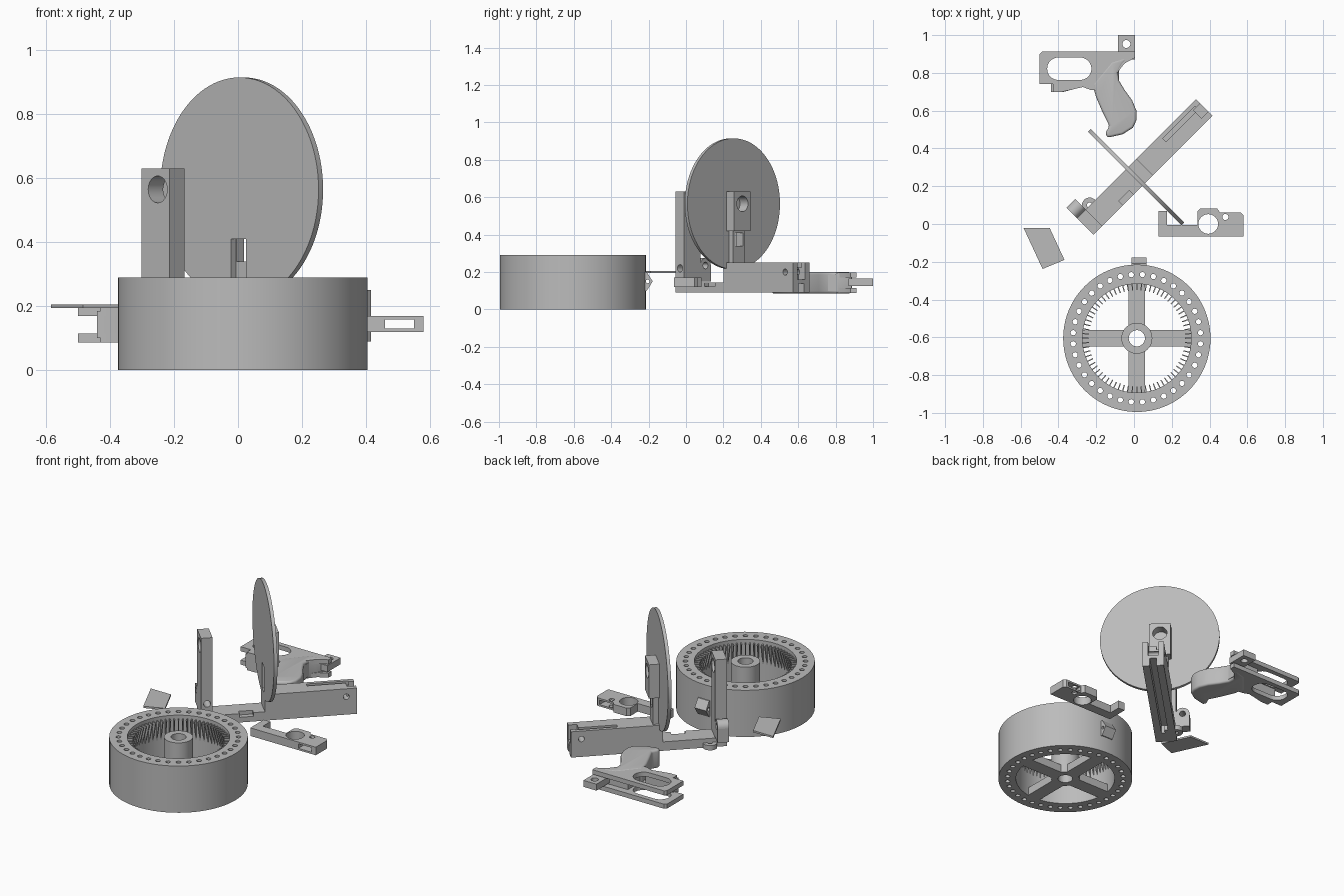
import bpy, bmesh, math
from mathutils import Matrix, Vector

if "Cube" in bpy.data.objects:
    bpy.data.objects.remove(bpy.data.objects["Cube"], do_unlink=True)

grey = bpy.data.materials.new("plain_grey")
grey.use_nodes = True
grey.diffuse_color = (0.5, 0.5, 0.5, 1)
grey.node_tree.nodes["Principled BSDF"].inputs["Base Color"].default_value = (0.5, 0.5, 0.5, 1)

ID = Matrix.Identity(4)
# Rail frame: x runs along the rail, y across it
RAIL = Matrix.Translation((-0.258, -0.013, 0)) @ Matrix.Rotation(math.pi / 4, 4, 'Z')
ALONG_X = Matrix.Rotation(math.pi / 2, 4, 'Y')
ALONG_Y = Matrix.Rotation(math.pi / 2, 4, 'X')


# Mesh helpers
def finish(name, bm, frame=ID):
    bm.transform(frame)
    bmesh.ops.recalc_face_normals(bm, faces=bm.faces)
    me = bpy.data.meshes.new(name)
    bm.to_mesh(me)
    bm.free()
    me.materials.append(grey)
    ob = bpy.data.objects.new(name, me)
    bpy.context.collection.objects.link(ob)
    return ob


def box(name, lo, hi, frame=ID):
    lo, hi = Vector(lo), Vector(hi)
    bm = bmesh.new()
    bmesh.ops.create_cube(bm, size=1, matrix=Matrix.Translation((lo + hi) / 2)
                          @ Matrix.Diagonal((hi - lo).to_4d()))
    return finish(name, bm, frame)


def rods(name, spots, r, length, turn=ID, frame=ID, seg=32):
    bm = bmesh.new()
    for p in spots:
        bmesh.ops.create_cone(bm, cap_ends=True, segments=seg, radius1=r, radius2=r,
                              depth=length, matrix=Matrix.Translation(p) @ turn)
    return finish(name, bm, frame)


def prism(name, pts, z0, z1, frame=ID):
    bm = bmesh.new()
    face = bm.faces.new([bm.verts.new((x, y, z0)) for x, y in pts])
    res = bmesh.ops.extrude_face_region(bm, geom=[face])
    top = [v for v in res["geom"] if isinstance(v, bmesh.types.BMVert)]
    bmesh.ops.translate(bm, verts=top, vec=(0, 0, z1 - z0))
    return finish(name, bm, frame)


def apply(ob, mod):
    bpy.ops.object.select_all(action='DESELECT')
    bpy.context.view_layer.objects.active = ob
    ob.select_set(True)
    bpy.ops.object.modifier_apply(modifier=mod.name)


def boolean(ob, tool, op='DIFFERENCE'):
    mod = ob.modifiers.new("bool", 'BOOLEAN')
    mod.operation, mod.object, mod.solver = op, tool, 'EXACT'
    apply(ob, mod)
    bpy.data.objects.remove(tool, do_unlink=True)


def bevel(ob, width, seg=3):
    mod = ob.modifiers.new("bevel", 'BEVEL')
    mod.width, mod.segments, mod.limit_method = width, seg, 'ANGLE'
    mod.angle_limit = math.radians(50)
    apply(ob, mod)


def slot(a, b, r, n=10):
    """Outline of a stadium between two points on a horizontal line."""
    arc = [math.pi * i / n - math.pi / 2 for i in range(n + 1)]
    return ([(b[0] + r * math.cos(t), b[1] + r * math.sin(t)) for t in arc]
            + [(a[0] - r * math.cos(t), a[1] - r * math.sin(t)) for t in arc])


# Drum: ring with bolt holes, hub, spokes and inner fins
DRUM = Matrix.Translation((0.015, -0.605, 0))
drum = rods("drum_ring", [(0, 0, 0.145)], 0.39, 0.29, frame=DRUM, seg=80)
boolean(drum, rods("cut", [(0, 0, 0.145)], 0.288, 0.4, frame=DRUM, seg=80))
around = [math.tau * (i + 0.5) / 36 for i in range(36)]
boolean(drum, rods("cut", [(0.338 * math.cos(t), 0.338 * math.sin(t), 0.145) for t in around],
                   0.014, 0.4, frame=DRUM, seg=14))
spokes = box("drum_spokes", (-0.3, -0.043, 0), (0.3, 0.043, 0.05), DRUM)
boolean(spokes, box("cross", (-0.043, -0.3, 0), (0.043, 0.3, 0.05), DRUM), 'UNION')
boolean(spokes, rods("hub", [(0, 0, 0.145)], 0.082, 0.29, frame=DRUM), 'UNION')
boolean(spokes, rods("cut", [(0, 0, 0.145)], 0.043, 0.4, frame=DRUM))
bm = bmesh.new()
for i in range(72):
    turn = Matrix.Rotation(math.tau * i / 72, 4, 'Z')
    tri = [(0.292, 0.27), (0.255, 0.27), (0.292, 0.13)]
    sides = [[bm.verts.new(turn @ Vector((r, s * 0.003, z))) for r, z in tri] for s in (-1, 1)]
    bm.faces.new(sides[0])
    bm.faces.new(sides[1])
    for k in range(3):
        j = (k + 1) % 3
        bm.faces.new((sides[0][k], sides[0][j], sides[1][j], sides[1][k]))
finish("drum_fins", bm, DRUM)

# Pointed lug on the back of the drum
lug = prism("drum_lug", [(-0.23, 0.2), (-0.21, 0.2), (-0.178, 0.15), (-0.21, 0.1), (-0.23, 0.1)],
            -0.012, 0.066, Matrix(((0, 0, 1, 0), (1, 0, 0, 0), (0, 1, 0, 0), (0, 0, 0, 1))))
boolean(lug, rods("cut", [(0.027, -0.205, 0.15)], 0.01, 0.2, ALONG_X, seg=16))

# Loose flat plate
prism("loose_plate", [(-0.585, -0.02), (-0.447, -0.02), (-0.368, -0.19), (-0.484, -0.238)],
      0.195, 0.206)

# Rail: tall back part, low front part, grooves and pin holes
rail = box("rail", (0.365, -0.062, 0.09), (0.89, 0.062, 0.25), RAIL)
boolean(rail, box("front", (0, -0.062, 0.09), (0.37, 0.062, 0.145), RAIL), 'UNION')
boolean(rail, box("cut", (0.1, -0.02, 0.0), (1, 0.02, 0.14), RAIL))
boolean(rail, box("cut", (0.62, 0.015, 0.225), (0.86, 0.04, 0.3), RAIL))
boolean(rail, box("cut", (0.84, -0.03, 0.16), (1, 0.03, 0.3), RAIL))
boolean(rail, rods("cut", [(0.83, 0, 0.2)], 0.017, 0.3, ALONG_Y, RAIL, 20))
boolean(rail, box("cut", (0.22, -0.1, 0.122), (0.3, -0.03, 0.2), RAIL))

# Front post with cross hole, and its side lugs
post = box("front_post", (0, -0.062, 0.09), (0.066, 0.062, 0.63), RAIL)
boolean(post, rods("cut", [(0.03, -0.01, 0.565)], 0.042, 0.3, ALONG_X, RAIL))
boolean(post, rods("cut", [(0.035, 0, 0.22)], 0.02, 0.3, ALONG_Y, RAIL, 20))
ear = box("post_lug", (0, 0.06, 0.15), (0.066, 0.14, 0.235), RAIL)
boolean(ear, rods("round", [(0.033, 0.1, 0.235)], 0.04, 0.066, ALONG_X, RAIL), 'UNION')
boolean(ear, rods("cut", [(0.033, 0.1, 0.235)], 0.018, 0.2, ALONG_X, RAIL, 20))
ring = box("post_foot", (0.056, 0.0, 0.09), (0.136, 0.064, 0.12), RAIL)
boolean(ring, rods("round", [(0.096, 0.064, 0.105)], 0.04, 0.03, frame=RAIL), 'UNION')
boolean(ring, rods("cut", [(0.096, 0.064, 0.1)], 0.014, 0.2, frame=RAIL, seg=16))

# Upright disc with a window
disc = rods("disc", [(0.375, -0.006, 0.565)], 0.35, 0.02, ALONG_X, RAIL, 96)
boolean(disc, box("cut", (0.3, -0.035, 0.25), (0.45, 0.03, 0.41), RAIL))

# Rear post behind the disc, on a two-legged stem
rear = box("rear_post", (0.385, -0.062, 0.42), (0.445, 0.062, 0.63), RAIL)
boolean(rear, rods("cut", [(0.4, 0, 0.565)], 0.042, 0.1, ALONG_X, RAIL))
stem = box("rear_stem", (0.387, -0.045, 0.24), (0.42, 0.045, 0.425), RAIL)
boolean(stem, box("cut", (0.3, -0.028, 0.34), (0.5, 0.028, 0.41), RAIL))

# Grip frame: guard with two side plates, receiver block, tab
guard = [(-0.5, 0.74), (-0.5, 0.9), (-0.488, 0.912), (0.005, 0.912), (0.005, 0.88), (-0.05, 0.85),
         (-0.09, 0.8), (-0.1, 0.7), (-0.23, 0.71), (-0.27, 0.725), (-0.38, 0.7), (-0.43, 0.7),
         (-0.43, 0.74)]
for name, z0, z1 in (("guard_lower_plate", 0.087, 0.115), ("guard_upper_plate", 0.17, 0.198)):
    plate = prism(name, guard, z0, z1)
    boolean(plate, prism("cut", slot((-0.4, 0.822), (-0.285, 0.822), 0.06), 0, 0.3))
prism("guard_bridge", [(-0.44, 0.7), (-0.37, 0.7), (-0.27, 0.728), (-0.25, 0.755), (-0.44, 0.755)],
      0.1, 0.185)
prism("receiver_block", [(-0.21, 0.73), (-0.21, 0.87), (-0.08, 0.87), (-0.08, 0.7)], 0.1, 0.185)
tab = box("frame_tab", (-0.085, 0.87, 0.125), (0.005, 1.0, 0.165))
boolean(tab, rods("cut", [(-0.04, 0.953, 0.14)], 0.021, 0.2, seg=20))

# Hand grip with rounded edges
grip = prism("hand_grip", [(-0.22, 0.74), (-0.12, 0.86), (-0.02, 0.89), (-0.06, 0.845), (-0.085, 0.8),
                           (-0.08, 0.76), (-0.05, 0.71), (-0.01, 0.655), (0.013, 0.6), (0.013, 0.55),
                           (-0.005, 0.51), (-0.06, 0.475), (-0.14, 0.457), (-0.152, 0.48),
                           (-0.13, 0.52), (-0.17, 0.6), (-0.2, 0.67)], 0.085, 0.2)
bevel(grip, 0.025, 4)

# Clamp arm with boss, holes and forked end
arm = box("clamp_arm", (0.13, -0.065, 0.12), (0.58, -0.005, 0.17))
boolean(arm, box("stop", (0.13, -0.03, 0.12), (0.175, 0.068, 0.17)), 'UNION')
boolean(arm, prism("boss", [(0.335, -0.03), (0.335, 0.065), (0.35, 0.082), (0.44, 0.082),
                            (0.455, 0.062), (0.565, 0.062), (0.58, 0.045), (0.58, -0.03)],
                   0.12, 0.17), 'UNION')
boolean(arm, rods("cut", [(0.393, 0, 0.15)], 0.052, 0.2))
boolean(arm, rods("cut", [(0.484, 0.037, 0.15)], 0.016, 0.2, seg=16))
boolean(arm, box("cut", (0.46, -0.2, 0.131), (0.55, 0.2, 0.159)))

# Shading
for ob in bpy.context.collection.objects:
    if ob.type == 'MESH':
        bpy.ops.object.select_all(action='DESELECT')
        bpy.context.view_layer.objects.active = ob
        ob.select_set(True)
        bpy.ops.object.shade_smooth_by_angle(angle=math.radians(30))
